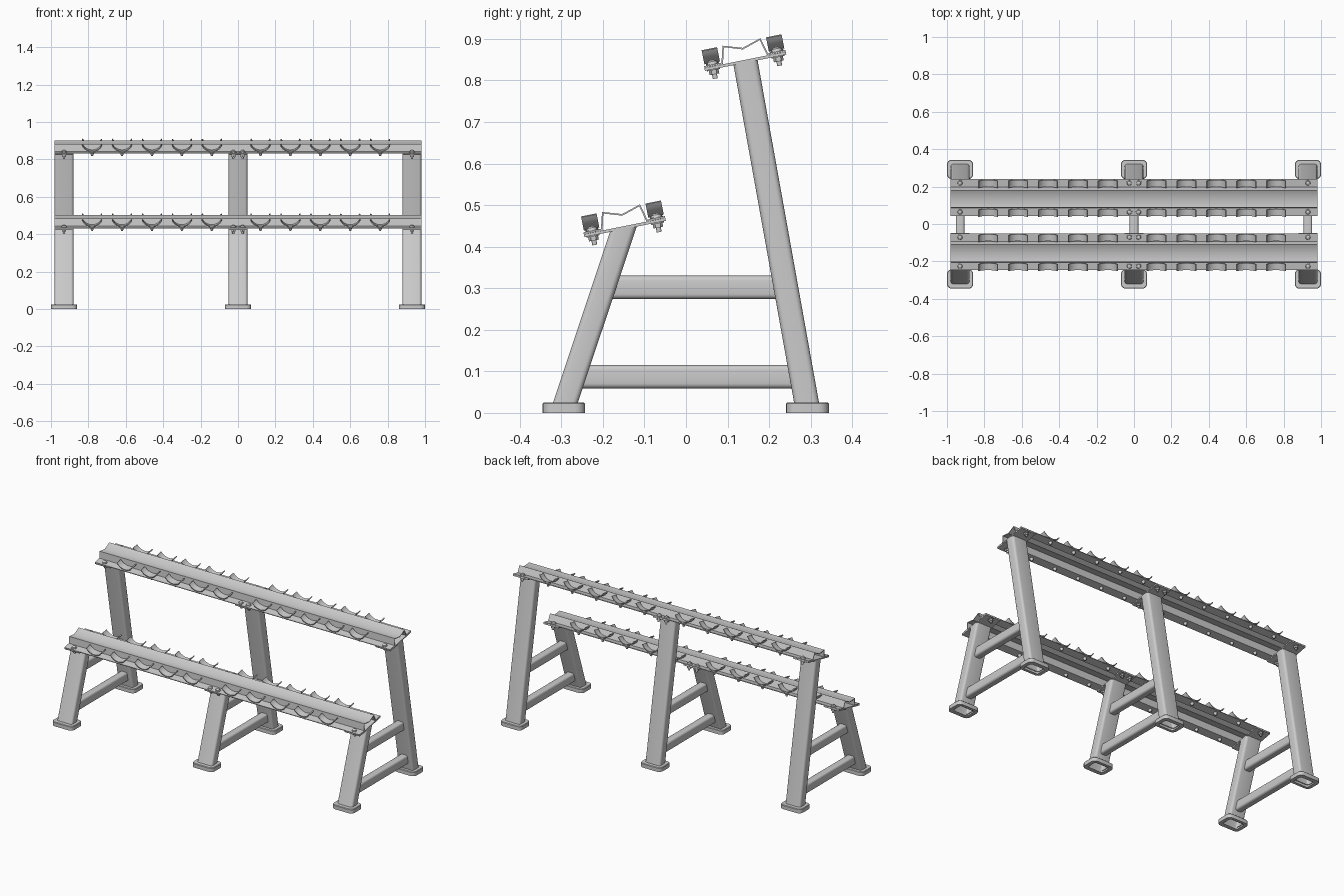
import bpy, bmesh, math
from mathutils import Matrix, Vector

if "Cube" in bpy.data.objects:
    bpy.data.objects.remove(bpy.data.objects["Cube"])

TILT = math.radians(11.3)
RAILS = {"lower": (-0.148, 0.45), "upper": (0.142, 0.85)}
POST_X = (-0.93, 0.0, 0.93)


def finish(bm, name):
    bmesh.ops.recalc_face_normals(bm, faces=bm.faces)
    me = bpy.data.meshes.new(name)
    bm.to_mesh(me)
    bm.free()
    ob = bpy.data.objects.new(name, me)
    bpy.context.collection.objects.link(ob)
    bpy.ops.object.select_all(action='DESELECT')
    ob.select_set(True)
    bpy.context.view_layer.objects.active = ob
    bpy.ops.object.shade_smooth_by_angle(angle=math.radians(35))
    return ob


def loft(bm, rings, caps=True, loop=False):
    """Skin a sequence of closed rings; loop joins last ring to first."""
    vs = [[bm.verts.new(p) for p in r] for r in rings]
    n = len(vs[0])
    pairs = list(zip(vs, vs[1:])) + ([(vs[-1], vs[0])] if loop else [])
    for a, b in pairs:
        for i in range(n):
            j = (i + 1) % n
            bm.faces.new((a[i], a[j], b[j], b[i]))
    if caps and not loop:
        bm.faces.new(vs[0])
        bm.faces.new(vs[-1])


def rounded(w, h, r, seg=4):
    pts = []
    for k, (sx, sy) in enumerate(((1, 1), (-1, 1), (-1, -1), (1, -1))):
        for i in range(seg + 1):
            a = math.pi / 2 * (k + i / seg)
            pts.append((sx * (w / 2 - r) + r * math.cos(a), sy * (h / 2 - r) + r * math.sin(a)))
    return pts


def frame(rail):
    cy, cz = RAILS[rail]
    return Matrix.Translation((0, cy, cz)) @ Matrix.Rotation(TILT, 4, 'X')


def cyl(bm, m, x, u, v0, v1, r0, r1=None, seg=12):
    r1 = r0 if r1 is None else r1
    bmesh.ops.create_cone(bm, cap_ends=True, segments=seg, radius1=r0, radius2=r1, depth=v1 - v0,
                          matrix=m @ Matrix.Translation((x, u, (v0 + v1) / 2)))


# Leaning hollow posts, cut at the top to the rail tilt
def post(name, x, base_y, rail):
    cy, cz = RAILS[rail]
    slope = (cy - base_y) / (cz - 0.025)
    t = math.tan(TILT)
    def ring(prof, top):
        out = []
        for px, py in prof:
            y0 = base_y - 0.025 * slope + py
            z = (cz - 0.007 + t * (y0 - cy)) / (1 - t * slope) if top else 0.008
            out.append((x + px, y0 + slope * z, z))
        return out
    outer, inner = rounded(0.1, 0.06, 0.013), rounded(0.09, 0.05, 0.009)
    bm = bmesh.new()
    loft(bm, [ring(outer, False), ring(outer, True), ring(inner, True), ring(inner, False)], loop=True)
    finish(bm, name)


# Foot collars, open in the middle
def foot(name, x, y):
    bm = bmesh.new()
    def ring(w, h, r, z, dy=0):
        return [(x + a, y + dy + b, z) for a, b in rounded(w, h, r)]
    s = -0.004 if y > 0 else 0.004
    loft(bm, [ring(0.14, 0.103, 0.025, 0), ring(0.14, 0.103, 0.025, 0.022), ring(0.134, 0.097, 0.022, 0.025),
              ring(0.098, 0.058, 0.012, 0.025, s), ring(0.098, 0.062, 0.012, 0, s)], loop=True)
    finish(bm, name)


# Horizontal braces between the posts
def brace(name, x, z, y0, y1):
    bm = bmesh.new()
    prof = rounded(0.046, 0.056, 0.012)
    loft(bm, [[(x + a, y, z + b) for a, b in prof] for y in (y0, y1)])
    finish(bm, name)


for side, x in zip(("left", "middle", "right"), POST_X):
    post(side + "_front_post", x, -0.29, "lower")
    post(side + "_back_post", x, 0.29, "upper")
    foot(side + "_front_foot", x, -0.294)
    foot(side + "_back_foot", x, 0.292)
    brace(side + "_upper_brace", x, 0.302, -0.187, 0.231)
    brace(side + "_lower_brace", x, 0.087, -0.262, 0.272)

CUP_X = [s + 0.16 * i for s in (-0.78, 0.12) for i in range(5)]
for rail in RAILS:
    m = frame(rail)

    # Folded sheet rail with a W-shaped ridge
    half = [(-0.1, 0), (-0.054, 0), (-0.044, 0.039)]
    line = half + [(0, 0.025)] + [(-u, v) for u, v in reversed(half)]
    inner = [(-0.1, 0.004), (-0.057, 0.004), (-0.0465, 0.0435)]
    upper = inner + [(0, 0.029)] + [(-u, v) for u, v in reversed(inner)]
    prof = line + upper[::-1]
    bm = bmesh.new()
    loft(bm, [[m @ Vector((x, u, v)) for u, v in prof] for x in (-0.98, 0.98)])
    finish(bm, rail + "_rail")

    # Mounting plates on top of the posts
    bm = bmesh.new()
    for x in POST_X:
        bmesh.ops.create_cube(bm, size=1, matrix=m @ Matrix.Translation((x, 0, -0.004))
                              @ Matrix.Diagonal((0.1, 0.2, 0.007, 1)))
    finish(bm, rail + "_mounting_plates")

    # Curved cups along both flanges
    bm = bmesh.new()
    R, th = 0.061, 0.005
    spread = math.radians(62)
    arc = [(-spread + 2 * spread * i / 14) for i in range(15)]
    cup = [(R * math.sin(a), R - R * math.cos(a)) for a in arc]
    cup += [((R - th) * math.sin(a), R - (R - th) * math.cos(a)) for a in reversed(arc)]
    for cx in CUP_X:
        for u in (-0.079, 0.079):
            loft(bm, [[m @ Vector((cx + a, u + d, 0.008 + b)) for a, b in cup] for d in (-0.019, 0.019)])
    finish(bm, rail + "_cups")

    # Cup spacers and the pointed studs below them
    bm = bmesh.new()
    for cx in CUP_X:
        for u in (-0.079, 0.079):
            cyl(bm, m, cx, u, 0.003, 0.01, 0.015)
            cyl(bm, m, cx, u, -0.016, 0.001, 0.005, 0.011)
    finish(bm, rail + "_cup_studs")

    # Bolts fixing the rail to the plates
    bm = bmesh.new()
    for x in (-0.93, -0.025, 0.025, 0.93):
        for u in (-0.079, 0.079):
            cyl(bm, m, x, u, 0.003, 0.006, 0.016, seg=16)
            cyl(bm, m, x, u, 0.006, 0.011, 0.013, 0.011, 16)
            cyl(bm, m, x, u, 0.011, 0.015, 0.011, 0.005, 16)
            cyl(bm, m, x, u, -0.010, -0.007, 0.016, seg=16)
            cyl(bm, m, x, u, -0.020, -0.010, 0.012, seg=6)
            cyl(bm, m, x, u, -0.031, -0.020, 0.006)
    finish(bm, rail + "_bolts")
